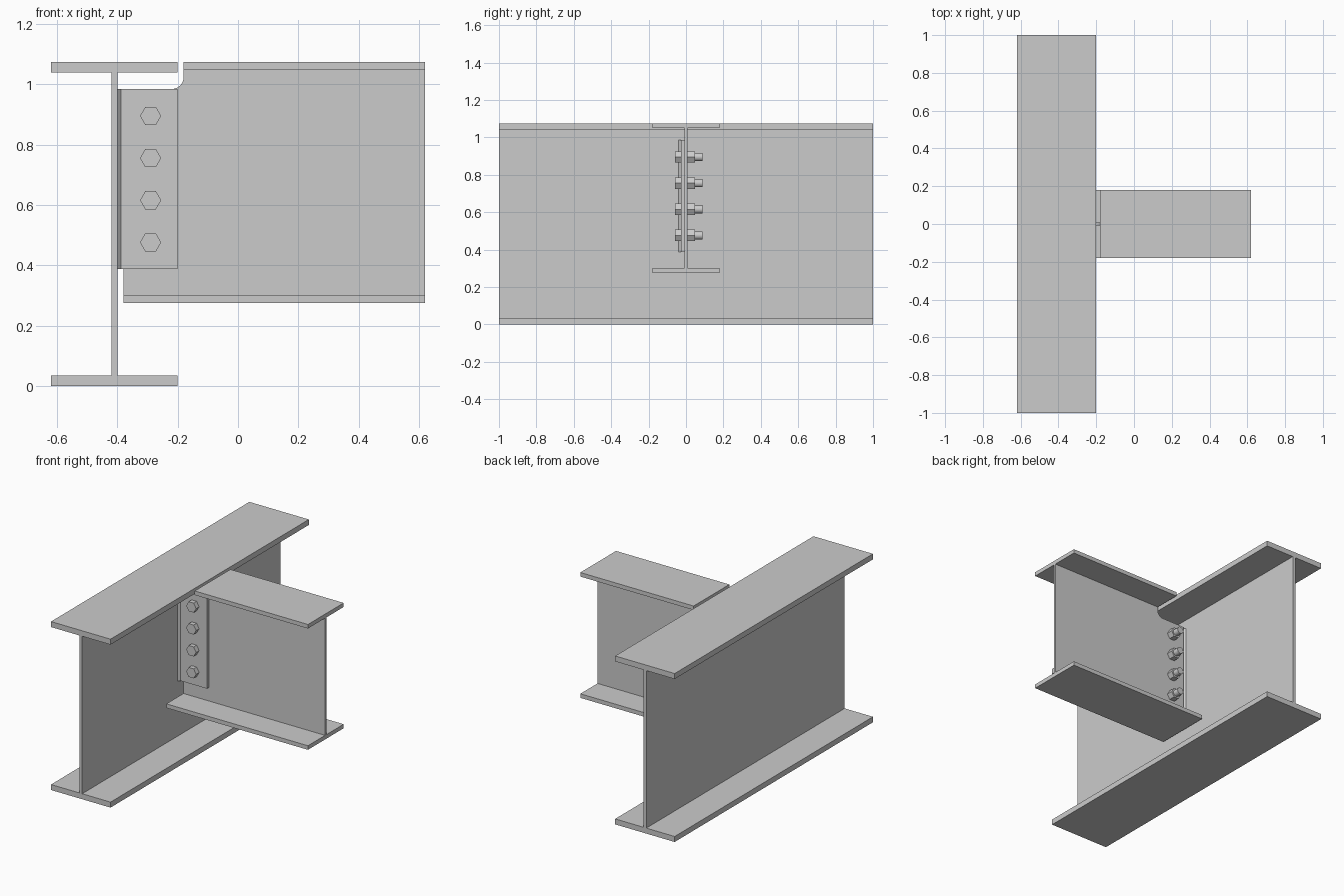
import bpy, bmesh, math
from mathutils import Matrix, Vector

if "Cube" in bpy.data.objects:
    bpy.data.objects.remove(bpy.data.objects["Cube"])


def prism(name, profile, direction, to_3d):
    """Solid made by sweeping a closed 2D profile along a direction."""
    bm = bmesh.new()
    face = bm.faces.new([bm.verts.new(to_3d(a, b)) for a, b in profile])
    swept = bmesh.ops.extrude_face_region(bm, geom=[face])["geom"]
    verts = [v for v in swept if isinstance(v, bmesh.types.BMVert)]
    bmesh.ops.translate(bm, verts=verts, vec=Vector(direction))
    bmesh.ops.recalc_face_normals(bm, faces=bm.faces[:])
    return finish(name, bm)


def finish(name, bm):
    mesh = bpy.data.meshes.new(name)
    bm.to_mesh(mesh)
    bm.free()
    obj = bpy.data.objects.new(name, mesh)
    bpy.context.collection.objects.link(obj)
    return obj


def box(name, lo, hi):
    return prism(name, [(lo[0], lo[1]), (hi[0], lo[1]), (hi[0], hi[1]), (lo[0], hi[1])],
                 (0, 0, hi[2] - lo[2]), lambda a, b: (a, b, lo[2]))


def rod(name, x, z, y0, y1, radius, sides):
    """Cylinder or hexagon along y, with corners on the x axis."""
    ring = [(x + radius * math.cos(2 * math.pi * i / sides),
             z + radius * math.sin(2 * math.pi * i / sides)) for i in range(sides)]
    obj = prism(name, ring, (0, y1 - y0, 0), lambda a, b: (a, y0, b))
    if sides > 6:
        for p in obj.data.polygons:
            p.use_smooth = len(p.vertices) == 4
    return obj


TOP = 1.075
END = 0.62

# Main girder: one I profile swept along y
cx, hw, ht, tf = -0.41, 0.21, 0.01, 0.035
right = [(hw, 0), (hw, tf), (ht, tf), (ht, TOP - tf), (hw, TOP - tf), (hw, TOP)]
left = [(-a, b) for a, b in reversed(right)]
prism("main_girder", [(cx + a, b) for a, b in right + left], (0, 2, 0),
      lambda a, b: (a, -1, b))

# Secondary beam: flanges and a web with a rounded cope at the top corner
wt, low, bf = 0.007, 0.275, 0.026
box("beam_top_flange", (-0.18, -0.18, TOP - bf), (END, 0.18, TOP))
box("beam_bottom_flange", (-0.38, -0.18, low), (END, 0.18, low + bf))
r, cope_x, cope_z = 0.04, -0.18, 0.985
arc = [(cope_x - r + r * math.sin(t), cope_z + r - r * math.cos(t))
       for t in (math.pi / 2 * i / 10 for i in range(11))]
web = [(-0.38, low + bf), (END, low + bf), (END, TOP - bf), (cope_x, TOP - bf)]
web += arc[::-1] + [(-0.38, cope_z)]
prism("beam_web", web, (0, 2 * wt, 0), lambda a, b: (a, -wt, b))

# Fin plate with fillet welds on both sides
p0, p1, pz0, pz1 = -0.028, -wt, 0.388, 0.985
box("fin_plate", (-0.40, p0, pz0), (-0.20, p1, pz1))
for side, y, out in (("front", p0, -1), ("back", p1, 1)):
    prism("weld_" + side, [(-0.40, y), (-0.388, y), (-0.40, y + out * 0.012)],
          (0, 0, pz1 - pz0), lambda a, b: (a, b, pz0))

# Four bolts: head, nut and projecting shank
for i in range(4):
    z = 0.476 + i * 0.1398
    rod(f"bolt_head_{i + 1}", -0.29, z, -0.058, p0, 0.035, 6)
    rod(f"bolt_nut_{i + 1}", -0.29, z, wt, 0.048, 0.035, 6)
    rod(f"bolt_shank_{i + 1}", -0.29, z, p0, 0.087, 0.022, 32)
